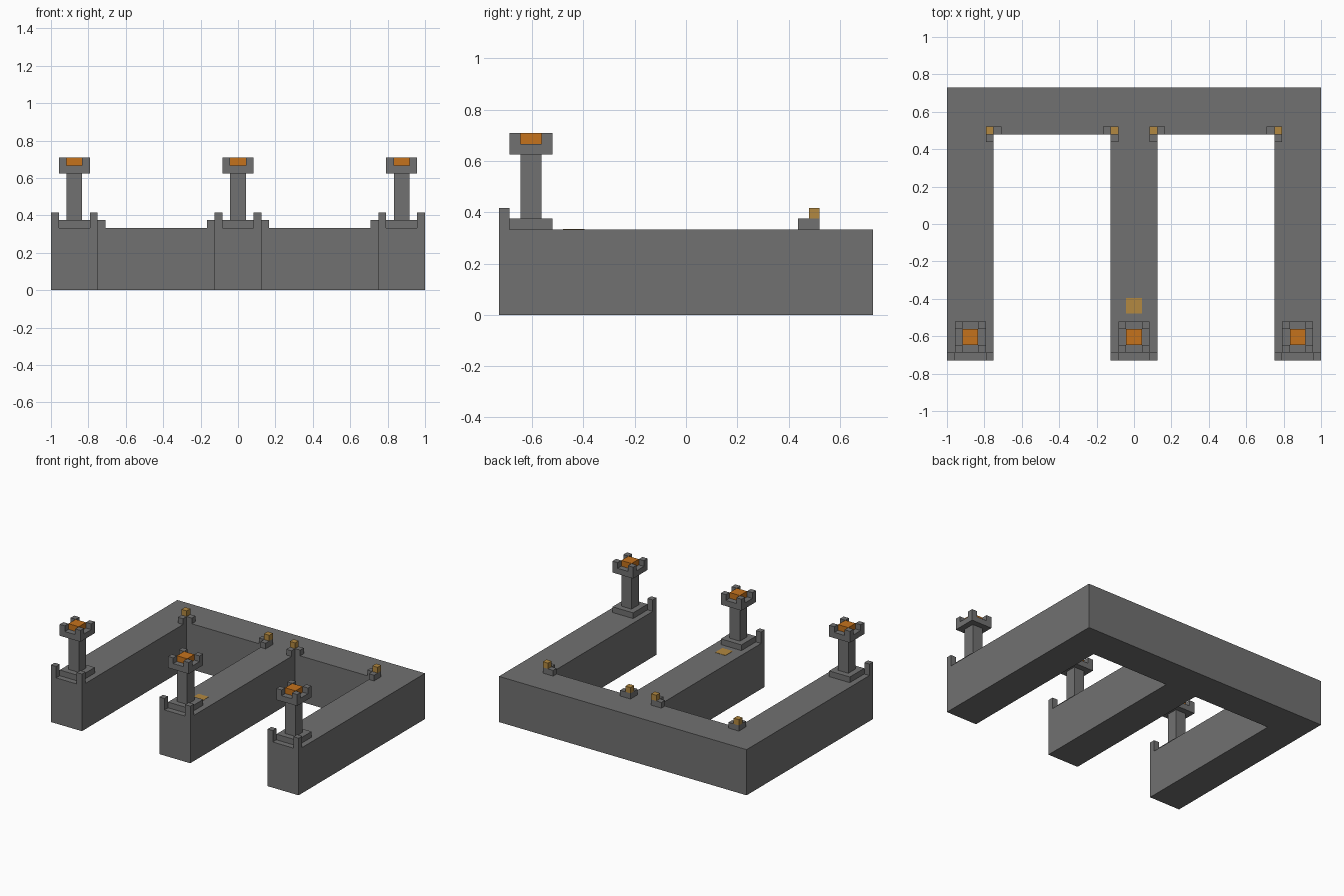
import bpy
import bmesh

cube = bpy.data.objects.get("Cube")
if cube:
    bpy.data.objects.remove(cube, do_unlink=True)

U = 1 / 24            # one building block
TOP = 8               # wall height in blocks
FRONT, BACK = -17.5, 17.5
BAR = 11.5            # front face of the rear wall
ARMS = (-21, 0, 21)   # arm centres


def material(name, rgb):
    m = bpy.data.materials.new(name)
    m.use_nodes = True
    m.diffuse_color = (*rgb, 1)
    bsdf = m.node_tree.nodes["Principled BSDF"]
    bsdf.inputs["Base Color"].default_value = (*rgb, 1)
    bsdf.inputs["Roughness"].default_value = 0.9
    return m


stone = material("grey stone", (0.165, 0.165, 0.165))
fire = material("orange fire", (0.56, 0.17, 0.012))
lamp = material("amber lamp", (0.45, 0.25, 0.052))


def extrude(name, outline, z0, z1, mat):
    """Extrude a counter-clockwise outline, given in blocks."""
    bm = bmesh.new()
    base = bm.faces.new([bm.verts.new((x * U, y * U, z0 * U)) for x, y in outline])
    ext = bmesh.ops.extrude_face_region(bm, geom=[base], use_keep_orig=True)
    verts = [g for g in ext["geom"] if isinstance(g, bmesh.types.BMVert)]
    bmesh.ops.translate(bm, verts=verts, vec=(0, 0, (z1 - z0) * U))
    bmesh.ops.recalc_face_normals(bm, faces=bm.faces)
    mesh = bpy.data.meshes.new(name)
    bm.to_mesh(mesh)
    bm.free()
    mesh.materials.append(mat)
    obj = bpy.data.objects.new(name, mesh)
    bpy.context.collection.objects.link(obj)
    return obj


def block(name, x, y, size, z0, z1, mat):
    """Square block centred on x, y."""
    h = size / 2
    extrude(name, [(x - h, y - h), (x + h, y - h), (x + h, y + h), (x - h, y + h)],
            z0, z1, mat)


# Three-armed wall
outline = [(24, BACK), (-24, BACK)]
for i, cx in enumerate(ARMS):
    l, r = cx - 3, cx + 3
    if i:
        outline.append((l, BAR))
    outline += [(l, FRONT), (r, FRONT)]
    if i < 2:
        outline.append((r, BAR))
extrude("wall", outline, 0, TOP, stone)

# Beacon tower and corner posts at the end of each arm
ty = FRONT + 3
for cx in ARMS:
    block("tower_base", cx, ty, 4, TOP, TOP + 1, stone)
    block("tower_column", cx, ty, 2, TOP + 1, TOP + 7, stone)
    block("tower_platform", cx, ty, 4, TOP + 7, TOP + 8, stone)
    block("tower_fire", cx, ty, 2, TOP + 8, TOP + 9, fire)
    for sx in (-1.5, 1.5):
        for sy in (-1.5, 1.5):
            block("tower_merlon", cx + sx, ty + sy, 1, TOP + 8, TOP + 9, stone)
    for sx in (-2.5, 2.5):
        block("corner_post", cx + sx, FRONT + 0.5, 1, TOP, TOP + 2, stone)

# Lamps on L-shaped kerbs at the inner corners
for cx, s in ((-21, 1), (0, -1), (0, 1), (21, -1)):
    a, b, c = cx + 2 * s, cx + 3 * s, cx + 4 * s
    extrude("lamp_kerb", [(a, BAR - 1), (b, BAR - 1), (b, BAR), (c, BAR),
                          (c, BAR + 1), (a, BAR + 1)], TOP, TOP + 1, stone)
    block("corner_lamp", (a + b) / 2, BAR + 0.5, 1, TOP + 1, TOP + 2, lamp)

# Flat lit plate on the middle arm
block("floor_plate", 0, FRONT + 7, 2, TOP, TOP + 0.05, lamp)
